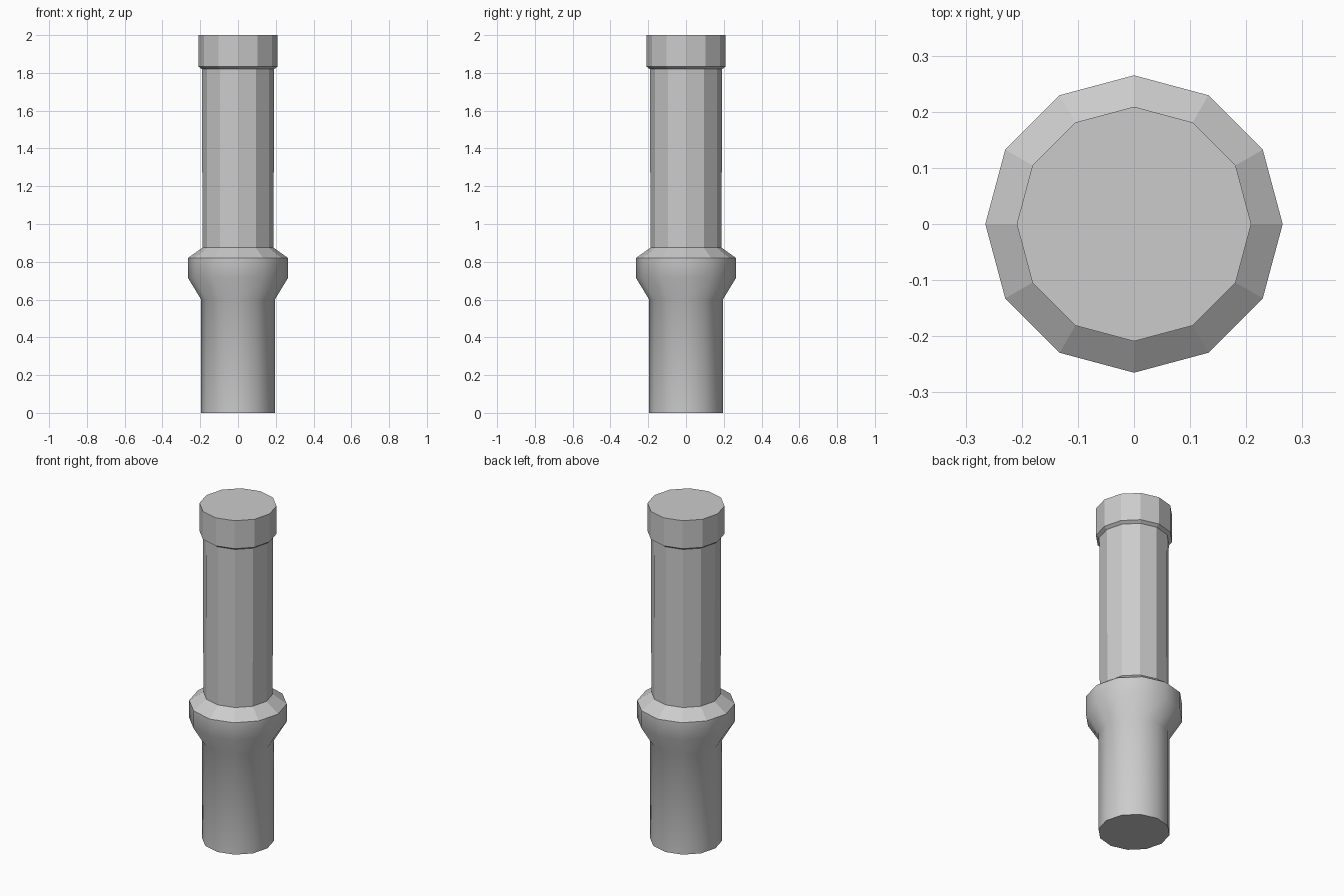
import bpy, bmesh
from math import cos, sin, pi

if "Cube" in bpy.data.objects:
    bpy.data.objects.remove(bpy.data.objects["Cube"])

SIDES = 12


def lathe(name, profile, smooth=False, cap_bottom=False, cap_top=False):
    """Spin (radius, z) points into a 12-sided shell."""
    bm = bmesh.new()
    rings = [[bm.verts.new((r * cos(2 * pi * i / SIDES), r * sin(2 * pi * i / SIDES), z))
              for i in range(SIDES)] for r, z in profile]
    for low, high in zip(rings, rings[1:]):
        for i in range(SIDES):
            j = (i + 1) % SIDES
            bm.faces.new((low[i], low[j], high[j], high[i])).smooth = smooth
    if cap_bottom:
        bm.faces.new(rings[0][::-1])
    if cap_top:
        bm.faces.new(rings[-1])
    # keep the rims crisp where flat caps meet smooth walls
    for e in bm.edges:
        if any(len(f.verts) > 4 for f in e.link_faces):
            e.smooth = False
    mesh = bpy.data.meshes.new(name)
    bm.to_mesh(mesh)
    bm.free()
    obj = bpy.data.objects.new(name, mesh)
    bpy.context.collection.objects.link(obj)
    return obj


# smooth lower post flaring into the collar
lathe("lower_post", [(0.195, 0), (0.195, 0.6), (0.265, 0.715), (0.265, 0.82)],
      smooth=True, cap_bottom=True)
# faceted collar bevel
lathe("collar_bevel", [(0.265, 0.82), (0.188, 0.875)])
# faceted upper shaft
lathe("upper_shaft", [(0.188, 0.875), (0.191, 1.82)])
# top cap with a shallow sloped underside
lathe("top_cap", [(0.191, 1.82), (0.209, 1.833), (0.209, 2.0)], cap_top=True)
